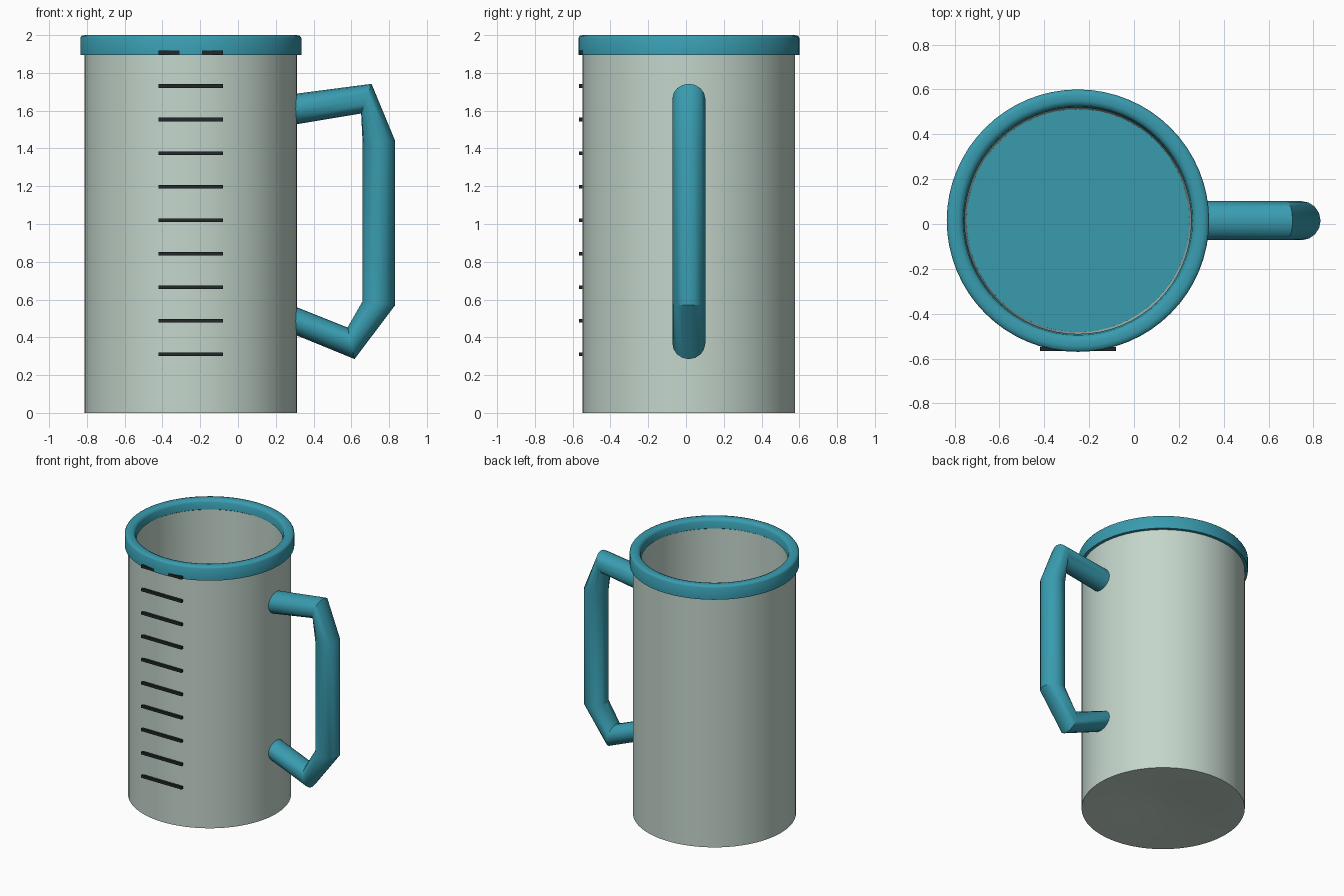
import bpy, bmesh, math

if "Cube" in bpy.data.objects:
    bpy.data.objects.remove(bpy.data.objects["Cube"])

CX, CY = -0.25, 0.015   # axis of the mug


def material(name, rgb):
    m = bpy.data.materials.new(name)
    m.diffuse_color = (*rgb, 1)
    m.use_nodes = True
    m.node_tree.nodes["Principled BSDF"].inputs["Base Color"].default_value = m.diffuse_color
    return m


TEAL = material("teal", (0.04, 0.33, 0.43))
PALE = material("pale_green", (0.55, 0.67, 0.60))
DARK = material("dark", (0.015, 0.02, 0.02))


def make(name, bm, mat, angle=None):
    bmesh.ops.recalc_face_normals(bm, faces=bm.faces)
    me = bpy.data.meshes.new(name)
    bm.to_mesh(me)
    bm.free()
    me.materials.append(mat)
    ob = bpy.data.objects.new(name, me)
    bpy.context.collection.objects.link(ob)
    if angle:
        bpy.ops.object.select_all(action='DESELECT')
        ob.select_set(True)
        bpy.context.view_layer.objects.active = ob
        bpy.ops.object.shade_smooth_by_angle(angle=math.radians(angle))
    return ob


def lathe(name, profile, mat, closed=False, angle=40, n=64):
    bm = bmesh.new()
    vs = [bm.verts.new((CX + r, CY, z)) for r, z in profile]
    edges = [bm.edges.new(p) for p in zip(vs, vs[1:])]
    if closed:
        edges.append(bm.edges.new((vs[-1], vs[0])))
    bmesh.ops.spin(bm, geom=vs + edges, cent=(CX, CY, 0), axis=(0, 0, 1),
                   angle=2 * math.pi, steps=n, use_duplicate=False)
    bmesh.ops.remove_doubles(bm, verts=bm.verts, dist=1e-5)
    return make(name, bm, mat, angle)


# Hollow body with a slightly dished underside
lathe("body", [(0, 0.04), (0.04, 0.04), (0.3, 0.022), (0.55, 0.0), (0.563, 0.0),
               (0.563, 1.93), (0.51, 1.93), (0.497, 0.08), (0, 0.08)], PALE)

# Inside floor
bm = bmesh.new()
bmesh.ops.create_circle(bm, cap_ends=True, segments=64, radius=0.499)
bmesh.ops.translate(bm, verts=bm.verts, vec=(CX, CY, 0.085))
make("inside_floor", bm, TEAL)

# Rim band
lathe("rim", [(0.555, 1.895), (0.585, 1.895), (0.585, 1.985), (0.578, 1.996),
              (0.56, 2.0), (0.535, 2.0), (0.518, 1.993), (0.511, 1.98),
              (0.505, 1.93)], TEAL, closed=True, angle=60)

# Angular handle: each station is an (outer x,z), (inner x,z) pair of a round section
stations = [((0.27, 1.685), (0.29, 1.525)), ((0.707, 1.742), (0.652, 1.585)),
            ((0.832, 1.44), (0.66, 1.42)), ((0.832, 0.57), (0.66, 0.592)),
            ((0.617, 0.285), (0.58, 0.452)), ((0.25, 0.435), (0.29, 0.568))]
HW, N = 0.087, 16
bm = bmesh.new()
rings = []
for (ox, oz), (ix, iz) in stations:
    ring = []
    for k in range(N):
        a = 2 * math.pi * k / N
        t = 0.5 + 0.5 * math.cos(a)
        ring.append(bm.verts.new((ix + (ox - ix) * t, CY + HW * math.sin(a),
                                  iz + (oz - iz) * t)))
    rings.append(ring)
for a, b in zip(rings, rings[1:]):
    for k in range(N):
        j = (k + 1) % N
        bm.faces.new((a[k], a[j], b[j], b[k]))
bm.faces.new(rings[0])
bm.faces.new(rings[-1])
make("handle", bm, TEAL, 28)

# Ten measuring marks up the front
for i in range(10):
    bm = bmesh.new()
    bmesh.ops.create_cube(bm, size=1)
    bmesh.ops.scale(bm, verts=bm.verts, vec=(0.34, 0.018, 0.02))
    bmesh.ops.translate(bm, verts=bm.verts, vec=(CX, -0.558, 0.31 + i * 0.1775))
    make(f"measuring_mark_{i + 1}", bm, DARK)
